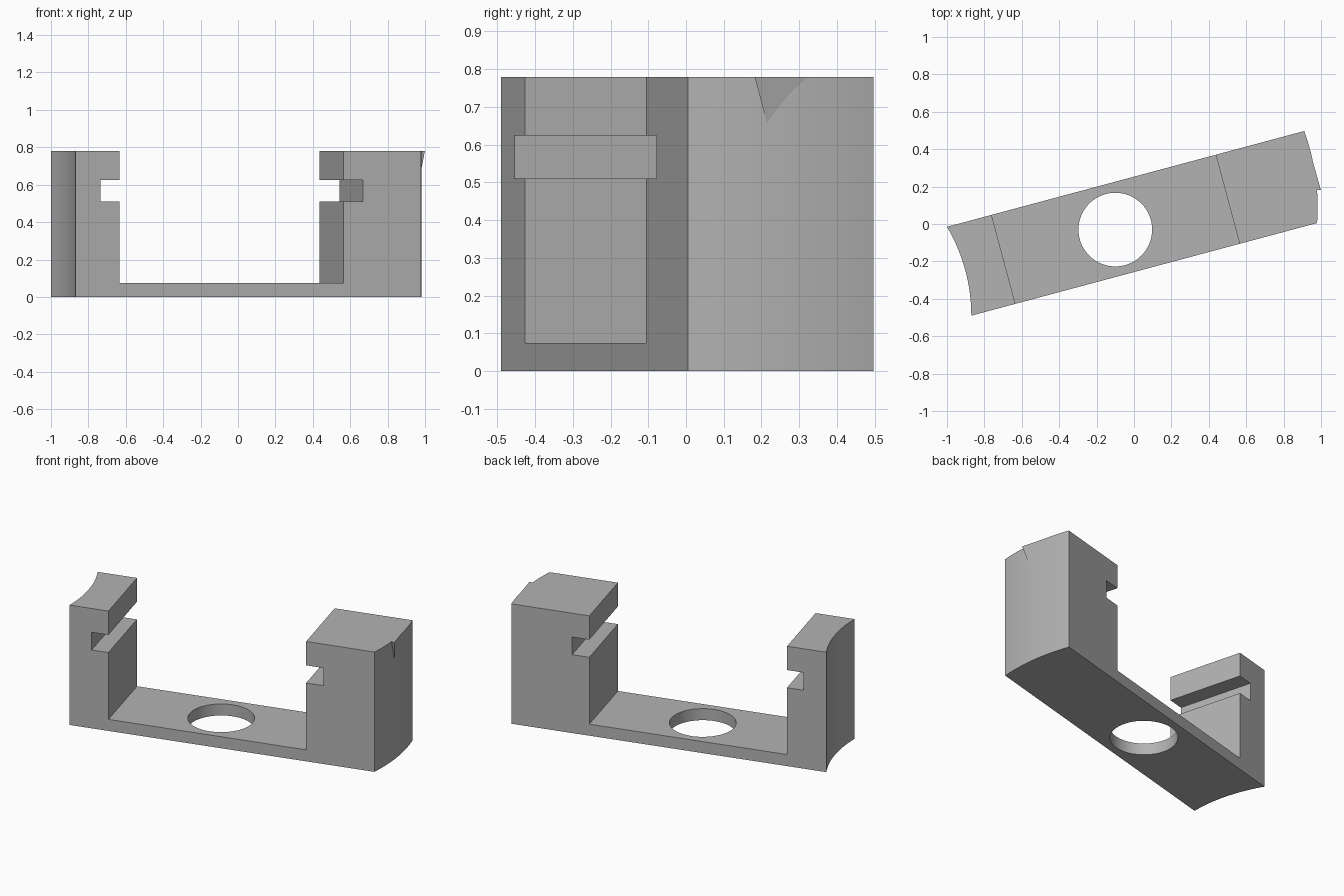
import bpy, bmesh, math
from mathutils import Matrix

if "Cube" in bpy.data.objects:
    bpy.data.objects.remove(bpy.data.objects["Cube"], do_unlink=True)

HEIGHT = 0.78
TILT = Matrix.Rotation(math.radians(15), 4, 'Z')

grey = bpy.data.materials.new("plain grey")
grey.use_nodes = True
colour = (0.45, 0.45, 0.45, 1)
grey.diffuse_color = colour
grey.node_tree.nodes["Principled BSDF"].inputs["Base Color"].default_value = colour


def make_object(name, bm):
    bmesh.ops.recalc_face_normals(bm, faces=bm.faces)
    mesh = bpy.data.meshes.new(name)
    bm.to_mesh(mesh)
    bm.free()
    mesh.materials.append(grey)
    obj = bpy.data.objects.new(name, mesh)
    bpy.context.collection.objects.link(obj)
    return obj


def prism(name, outline, height):
    bm = bmesh.new()
    face = bm.faces.new([bm.verts.new((x, y, 0)) for x, y in outline])
    top = bmesh.ops.extrude_face_region(bm, geom=[face])["geom"]
    verts = [v for v in top if isinstance(v, bmesh.types.BMVert)]
    bmesh.ops.translate(bm, verts=verts, vec=(0, 0, height))
    return make_object(name, bm)


def arc(cx, cy, radius, start, end, steps):
    angles = [start + (end - start) * i / steps for i in range(steps + 1)]
    return [(cx + radius * math.cos(a), cy + radius * math.sin(a)) for a in angles]


def box_cutter(name, u0, u1, z0, z1):
    # box set along the tilted length of the bracket
    bm = bmesh.new()
    bmesh.ops.create_cube(bm, size=1)
    bmesh.ops.scale(bm, vec=(u1 - u0, 1.2, z1 - z0), verts=bm.verts)
    bmesh.ops.translate(bm, vec=((u0 + u1) / 2, 0, (z0 + z1) / 2), verts=bm.verts)
    bmesh.ops.transform(bm, matrix=TILT, verts=bm.verts)
    return make_object(name, bm)


def cut(target, cutter):
    mod = target.modifiers.new("cut", 'BOOLEAN')
    mod.operation = 'DIFFERENCE'
    mod.solver = 'EXACT'
    mod.object = cutter
    bpy.context.view_layer.objects.active = target
    bpy.ops.object.modifier_apply(modifier=mod.name)
    bpy.data.objects.remove(cutter, do_unlink=True)


# Bracket blank: convex left end, concave right end
convex_end = arc(-0.204, 0.09, 1.186, -0.0717, 0.3503, 16)
concave_end = arc(-1.803, -0.49, 0.933, 0.534, 0, 24)
bracket = prism("bracket", convex_end + concave_end, HEIGHT)

# Channel between the posts, and the slot along each post
cut(bracket, box_cutter("channel_cutter", -0.723, 0.518, 0.075, 1))
cut(bracket, box_cutter("slot_cutter", -0.828, 0.626, 0.51, 0.625))

# Round hole through the floor
hole = prism("hole_cutter", arc(-0.1, -0.03, 0.197, 0, 2 * math.pi * 63 / 64, 63), 0.4)
hole.location.z = -0.1
cut(bracket, hole)

# Thin sliver on the upper edge of the convex end
bm = bmesh.new()
for point in ((0.999, 0.182, HEIGHT), (0.975, 0.182, HEIGHT),
              (0.91, 0.497, HEIGHT), (0.975, 0.215, 0.655)):
    bm.verts.new(point)
bmesh.ops.convex_hull(bm, input=bm.verts)
make_object("edge_sliver", bm)

# Smooth curves, sharp corners
bpy.ops.object.select_all(action='DESELECT')
bracket.select_set(True)
bpy.context.view_layer.objects.active = bracket
bpy.ops.object.shade_smooth_by_angle(angle=math.radians(25))
